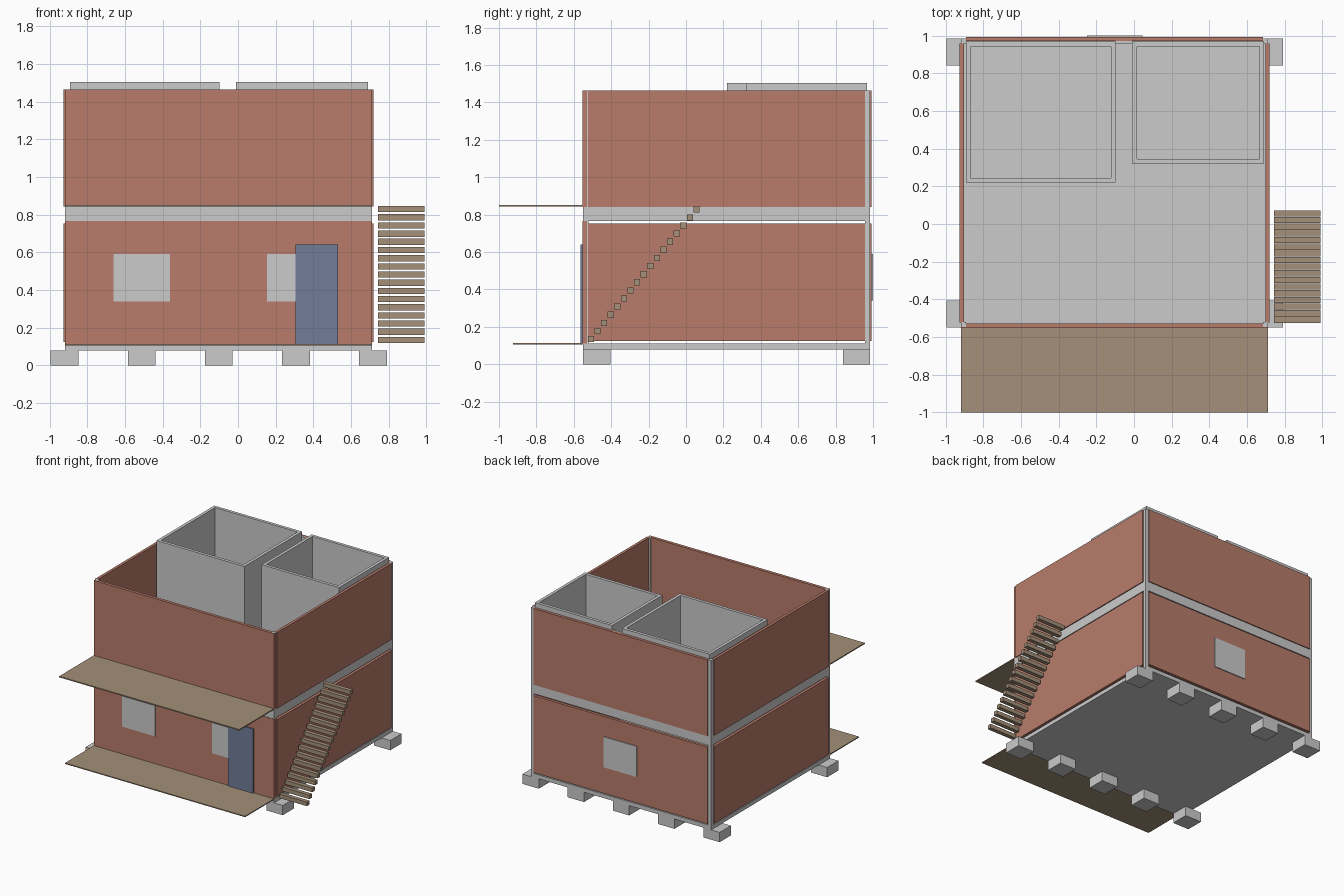
import bpy

if "Cube" in bpy.data.objects:
    bpy.data.objects.remove(bpy.data.objects["Cube"])


def material(name, rgb):
    m = bpy.data.materials.new(name)
    m.diffuse_color = (*rgb, 1)
    m.use_nodes = True
    m.node_tree.nodes["Principled BSDF"].inputs["Base Color"].default_value = m.diffuse_color
    return m


BRICK = material("brick", (0.48, 0.20, 0.145))
WOOD = material("wood", (0.37, 0.28, 0.19))
BLUE = material("door_blue", (0.16, 0.205, 0.32))


def box(name, x0, x1, y0, y1, z0, z1, mat=None):
    bpy.ops.mesh.primitive_cube_add(size=1, location=((x0 + x1) / 2, (y0 + y1) / 2, (z0 + z1) / 2))
    o = bpy.context.object
    o.name = name
    o.scale = (x1 - x0, y1 - y0, z1 - z0)
    bpy.ops.object.transform_apply(location=False, rotation=False, scale=True)
    if mat:
        o.data.materials.append(mat)
    return o


def open_room(name, x0, x1, y0, y1, z0, z1, t):
    # four walls, open at the top
    box(name + "_front", x0, x1, y0, y0 + t, z0, z1)
    box(name + "_back", x0, x1, y1 - t, y1, z0, z1)
    box(name + "_left", x0, x0 + t, y0 + t, y1 - t, z0, z1)
    box(name + "_right", x1 - t, x1, y0 + t, y1 - t, z0, z1)


X0, X1, Y0, Y1 = -0.918, 0.712, -0.55, 0.985

# Foundation blocks
for row, (a, b) in (("front", (-0.55, -0.405)), ("back", (0.84, 0.985))):
    for i in range(5):
        c = -0.92 + i * 0.409
        box(f"{row}_footing_{i + 1}", c - 0.074, c + 0.074, a, b, 0, 0.08)

# Floor slabs
box("ground_slab", X0, X1, Y0, Y1, 0.08, 0.112)
box("upper_slab", X0, X1, Y0, Y1, 0.765, 0.842)

# Concrete corner posts and brick walls of both storeys
P = 0.027
for level, z0, z1, lip in (("lower", 0.112, 0.765, 0.012), ("upper", 0.842, 1.465, 0)):
    for side, x in (("left", X0), ("right", X1 - P)):
        for end, y in (("front", Y0 + 0.003), ("back", Y1 - P)):
            box(f"{level}_post_{side}_{end}", x, x + P, y, y + P, z0, z1)
    out = 0.008
    a, b = z0 + lip, z1 - lip
    box(f"{level}_wall_front", X0, X1, Y0 - 0.003, Y0 + 0.022, z0, z1, BRICK)
    box(f"{level}_wall_back", X0 + P, X1 - P, Y1 - 0.015, Y1 + out, a, b, BRICK)
    box(f"{level}_wall_left", X0 - out, X0 + 0.015, Y0 + P, Y1 - P, a, b, BRICK)
    box(f"{level}_wall_right", X1 - 0.015, X1 + out, Y0 + P, Y1 - P, a, b, BRICK)

# Windows and door
box("window_front_left", -0.66, -0.36, -0.558, -0.545, 0.34, 0.59)
box("window_front_right", 0.155, 0.455, -0.558, -0.545, 0.34, 0.59)
box("window_back", -0.25, 0.045, 0.985, 1.0, 0.34, 0.59)
box("door", 0.305, 0.53, -0.563, -0.545, 0.112, 0.64, BLUE)

# Open rooms on the upper floor
open_room("left_room", -0.892, -0.097, 0.22, 0.968, 0.842, 1.503, 0.025)
open_room("right_room", -0.01, 0.69, 0.32, 0.968, 0.842, 1.503, 0.025)
box("room_link", -0.097, -0.01, 0.958, 0.97, 0.842, 1.465)

# Front porch and balcony decks
box("porch_deck", X0, X1, -0.925, -0.55, 0.106, 0.114, WOOD)
box("balcony_deck", X0, X1, -1.0, -0.55, 0.843, 0.852, WOOD)

# Outside stair
for i in range(17):
    y = -0.525 + i * 0.0353
    z = 0.118 + i * 0.0434
    box(f"stair_tread_{i + 1}", 0.742, 0.99, y, y + 0.033, z, z + 0.033, WOOD)
